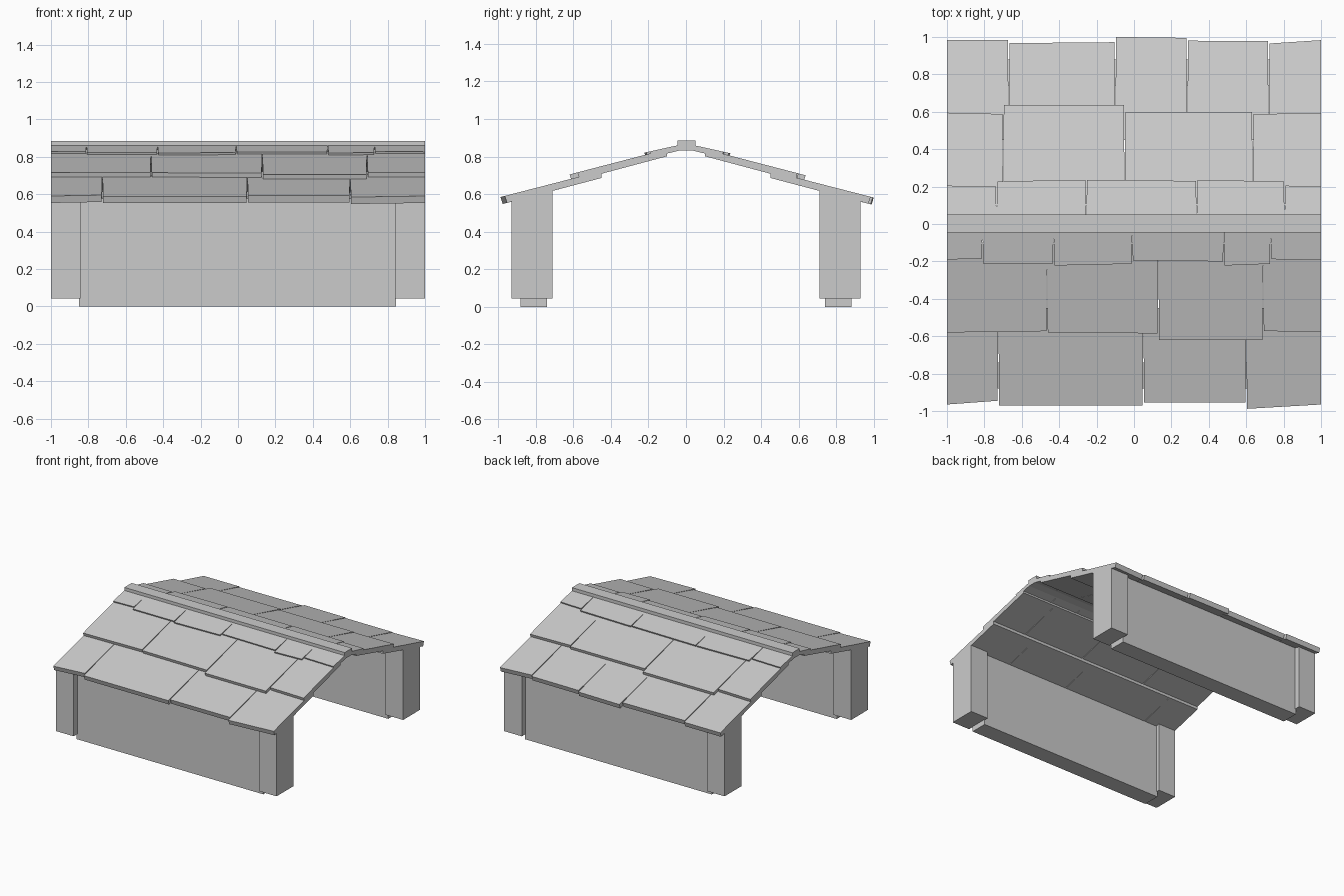
import bpy, bmesh

if "Cube" in bpy.data.objects:
    bpy.data.objects.remove(bpy.data.objects["Cube"])


def finish(bm, name):
    bmesh.ops.recalc_face_normals(bm, faces=bm.faces)
    me = bpy.data.meshes.new(name)
    bm.to_mesh(me)
    bm.free()
    ob = bpy.data.objects.new(name, me)
    bpy.context.collection.objects.link(ob)


def prism(bm, a, b):
    """Solid between two matching end profiles."""
    va = [bm.verts.new(p) for p in a]
    vb = [bm.verts.new(p) for p in b]
    n = len(a)
    bm.faces.new(va)
    bm.faces.new(vb[::-1])
    for i in range(n):
        j = (i + 1) % n
        bm.faces.new((va[j], va[i], vb[i], vb[j]))


def extrude_x(name, profile, x0, x1):
    bm = bmesh.new()
    prism(bm, [(x0, y, z) for y, z in profile], [(x1, y, z) for y, z in profile])
    finish(bm, name)


def course(name, side, line, tiles):
    """Row of roof boards; each tile is (left x, right x, eave y left, eave y right)."""
    y0, z0, slope, thick = line
    bm = bmesh.new()
    for xl, xr, yl, yr in tiles:
        ends = []
        for x, y, inward in ((xl, yl, 1), (xr, yr, -1)):
            open_gap = 0.0 if abs(x) == 1 else 0.004 * inward
            ze = z0 - slope * (y - y0)
            xe = x + open_gap
            ends.append([(x, side * y0, z0), (xe, side * y, ze),
                         (xe, side * (y - 0.012), ze - thick),
                         (x, side * y0, z0 - thick)])
        prism(bm, *ends)
    finish(bm, name)


# Roof slopes: start y, start z, slope, thickness for upper, middle, lower rows
UPPER = (0.035, 0.862, 0.22, 0.030)
MIDDLE = (0.10, 0.840, 0.26, 0.038)
LOWER = (0.45, 0.723, 0.257, 0.037)

# Front roof boards
course("front_upper_boards", -1, UPPER, [
    (-1, -.81, .19, .185), (-.81, -.43, .21, .21), (-.43, -.01, .222, .213),
    (-.01, .48, .195, .20), (.48, .73, .222, .213), (.73, 1, .188, .193)])
course("front_middle_boards", -1, MIDDLE, [
    (-1, -.465, .58, .573), (-.465, .13, .58, .585),
    (.13, .69, .62, .62), (.69, 1, .572, .578)])
course("front_lower_boards", -1, LOWER, [
    (-1, -.725, .965, .945), (-.725, .05, .97, .97),
    (.05, .6, .955, .955), (.6, 1, .988, .965)])

# Back roof boards
course("back_upper_boards", 1, UPPER, [
    (-1, -.735, .205, .20), (-.735, -.255, .228, .236), (-.255, .335, .236, .23),
    (.335, .805, .235, .228), (.805, 1, .205, .20)])
course("back_middle_boards", 1, MIDDLE, [
    (-1, -.70, .595, .588), (-.70, -.05, .637, .637),
    (-.05, .635, .60, .60), (.635, 1, .587, .594)])
course("back_lower_boards", 1, LOWER, [
    (-1, -.67, .985, .985), (-.67, -.10, .967, .972), (-.10, .285, 1, .995),
    (.285, .72, .98, .978), (.72, 1, .965, .983)])

# Ridge beam
extrude_x("ridge_beam", [(-.045, .832), (.05, .832), (.05, .885), (-.045, .885)], -1, 1)


def under_roof(y):
    return 0.565 + (0.93 - y) * 0.257


# Walls and corner posts, tops cut to the roof slope
for side, label in ((-1, "front"), (1, "back")):
    def block(y0, y1, z):
        return [(side * y0, z), (side * y1, z),
                (side * y1, under_roof(y1)), (side * y0, under_roof(y0))]
    extrude_x(label + "_wall", block(.74, .88, 0), -.85, .845)
    extrude_x(label + "_left_post", block(.712, .928, .043), -1, -.842)
    extrude_x(label + "_right_post", block(.712, .928, .043), .84, 1)
